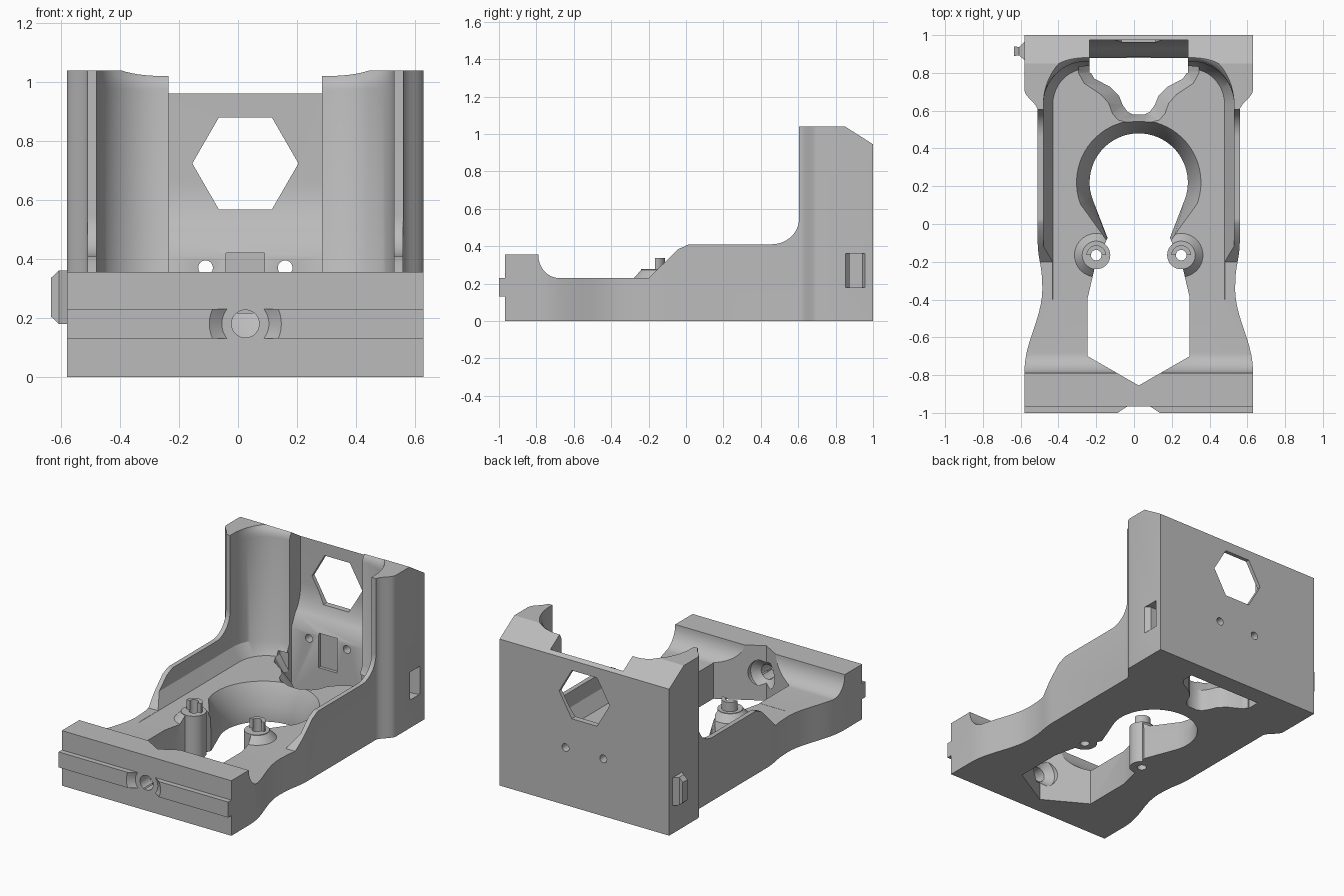
import bpy, bmesh
from math import sin, cos, pi, radians

if "Cube" in bpy.data.objects:
    bpy.data.objects.remove(bpy.data.objects["Cube"])

CX = 0.025  # symmetry plane of the body
grey = bpy.data.materials.new("plain_grey")
grey.use_nodes = True
grey.diffuse_color = (0.5, 0.5, 0.5, 1)
grey.node_tree.nodes["Principled BSDF"].inputs["Base Color"].default_value = (0.5, 0.5, 0.5, 1)

AXES = {"x": lambda u, v, w: (w, u, v),
        "y": lambda u, v, w: (u, w, v),
        "z": lambda u, v, w: (u, v, w)}


def loft(name, layers, axis="z", shift=CX):
    """Closed solid through (position, outline) layers stacked along an axis."""
    bm = bmesh.new()
    rings = [[bm.verts.new(AXES[axis](u, v, w)) for u, v in pts] for w, pts in layers]
    n = len(rings[0])
    for a, b in zip(rings, rings[1:]):
        for i in range(n):
            j = (i + 1) % n
            bm.faces.new((a[i], a[j], b[j], b[i]))
    bm.faces.new(rings[0][::-1])
    bm.faces.new(rings[-1])
    bmesh.ops.recalc_face_normals(bm, faces=bm.faces)
    mesh = bpy.data.meshes.new(name)
    bm.to_mesh(mesh)
    bm.free()
    mesh.materials.append(grey)
    ob = bpy.data.objects.new(name, mesh)
    ob.location.x = shift
    bpy.context.collection.objects.link(ob)
    return ob


def prism(name, pts, lo, hi, axis="z", shift=CX):
    return loft(name, [(lo, pts), (hi, pts)], axis, shift)


def arc(u, v, ru, rv, a0, a1, n=12):
    return [(u + ru * cos(radians(a0 + (a1 - a0) * i / n)),
             v + rv * sin(radians(a0 + (a1 - a0) * i / n))) for i in range(n + 1)]


def circle(u, v, r, n=40):
    return [(u + r * cos(2 * pi * i / n), v + r * sin(2 * pi * i / n)) for i in range(n)]


def rect(u0, u1, v0, v1):
    return [(u0, v0), (u1, v0), (u1, v1), (u0, v1)]


def mirror(half):
    return half + [(-u, v) for u, v in reversed(half)]


def combine(target, tool, operation="DIFFERENCE"):
    mod = target.modifiers.new("combine", "BOOLEAN")
    mod.operation, mod.solver, mod.object = operation, "EXACT", tool
    bpy.context.view_layer.objects.active = target
    bpy.ops.object.modifier_apply(modifier=mod.name)
    bpy.data.objects.remove(tool)


def smooth_step(p, q, n=10):
    """S-shaped run of points from p to q, eased in u along v."""
    return [(p[0] + (q[0] - p[0]) * (1 - cos(pi * i / n)) / 2,
             p[1] + (q[1] - p[1]) * i / n) for i in range(n + 1)]


# Body: waisted plan intersected with the stepped side profile
plan = mirror([(0.605, -0.967)] + smooth_step((0.605, -0.78), (0.51, -0.34))
              + smooth_step((0.512, -0.3), (0.535, -0.1), 6)
              + smooth_step((0.535, 0.6), (0.605, 0.71), 8) + [(0.605, 1)])
body = prism("cradle_body", plan, 0, 1.2)
profile = ([(-1.1, -0.1), (-1.1, 0.355)] + arc(-0.68, 0.355, 0.11, 0.125, 180, 270)
           + [(-0.2, 0.23), (-0.04, 0.385)] + arc(0.03, 0.36, 0.06, 0.05, 130, 90, 5)
           + arc(0.46, 0.55, 0.145, 0.14, 270, 360)
           + [(0.605, 1.04), (0.85, 1.04), (1.05, 0.913), (1.05, -0.1)])
combine(body, prism("side_profile", profile, -1, 1, "x"), "INTERSECT")


# Device bay with sloped floor edges, round rear corners and a softened rim
def bay(w, back):
    return mirror([(w, -0.4)] + arc(0.28, 0.63, w - 0.28, back - 0.63, 0, 90, 16))


combine(body, loft("bay_cutter", [
    (0.229, bay(0.455, 0.82)), (0.31, bay(0.505, 0.86)), (0.975, bay(0.505, 0.86)),
    (1.0, bay(0.505, 0.866)), (1.02, bay(0.505, 0.88)), (1.035, bay(0.505, 0.905)),
    (1.06, bay(0.505, 0.95))]))

# Rear wall recess with a ramped ledge, and the small ledge notch
recess = [(0.8, -0.1), (0.88, -0.1), (0.88, 0.41)] + \
         arc(0.86, 0.66, 0.115, 0.2, -60, 0, 8) + [(0.975, 1.2), (0.8, 1.2)]
combine(body, prism("recess_cutter", recess, -0.26, 0.26, "x"))
combine(body, prism("notch_cutter", rect(-0.065, 0.065, 0.85, 0.9), 0.2, 0.42))

# Conical seats for the pegs
PEGS = [(-0.225, -0.165), (0.225, -0.165)]
for x, y in PEGS:
    combine(body, loft("peg_seat", [(0.2, circle(x, y, 0.12)), (0.23, circle(x, y, 0.115)),
                                    (0.275, circle(x, y, 0.073))]), "UNION")

# Front rail
combine(body, prism("front_rail", rect(-0.605, 0.605, 0.13, 0.23), -1, -0.95, "y"), "UNION")

# Round floor opening flaring upward, narrowing to a neck
def keyhole(r, neck):
    return [(-neck, -0.1)] + arc(0, 0.22, r, r, 200, -20, 40) + [(neck, -0.1)]


combine(body, loft("keyhole_cutter", [(-0.1, keyhole(0.26, 0.155)), (0.1, keyhole(0.26, 0.155)),
                                      (0.23, keyhole(0.33, 0.16)), (0.4, keyhole(0.33, 0.16))]))

# Pointed front pocket
pocket = mirror([(0.27, -0.7), (0.27, -0.39), (0.235, -0.24), (0.16, -0.06)]) + [(0, -0.855)]
combine(body, prism("pocket_cutter", pocket, -0.1, 0.6))

# Funnel-shaped cable opening at the rear of the floor
low = mirror([(0.26, 0.85), (0.26, 0.81), (0.235, 0.77), (0.15, 0.725), (0.105, 0.68),
              (0.085, 0.63), (0.06, 0.595), (0.03, 0.58)])
high = mirror([(0.32, 0.85), (0.32, 0.8), (0.29, 0.745), (0.2, 0.685), (0.16, 0.64),
               (0.14, 0.585), (0.11, 0.55), (0.05, 0.535)])
combine(body, loft("cable_cutter", [(-0.1, low), (0.14, low), (0.23, high), (0.26, high)]))

# Peg columns, half-round pegs and their bores
for x, y in PEGS:
    combine(body, prism("peg_column", circle(x, y, 0.0745), 0, 0.277), "UNION")
    combine(body, prism("peg", arc(x, y, 0.052, 0.052, 0, 180, 16), 0.25, 0.337), "UNION")
    combine(body, prism("peg_bore", circle(x, y, 0.028, 24), -0.1, 0.5))

# Front screw hole, rail relief and inner countersink
hole = circle(0, 0.18, 0.047)
combine(body, loft("screw_cutter", [(-1.1, hole), (-0.85, hole)], "y"))
combine(body, loft("relief_cutter", [(-1.01, circle(0, 0.18, 0.135)),
                                     (-0.967, circle(0, 0.18, 0.08))], "y"))
combine(body, loft("countersink_cutter", [(-0.87, circle(0, 0.18, 0.046)),
                                          (-0.83, circle(0, 0.18, 0.095)),
                                          (-0.74, circle(0, 0.18, 0.095))], "y"))

# Rear wall window and wire holes
combine(body, prism("window_cutter", circle(0, 0.724, 0.18, 6), 0.92, 1.1, "y"))
for x in (-0.135, 0.135):
    combine(body, prism("wire_hole_cutter", circle(x, 0.37, 0.025, 24), 0.8, 1.1, "y"))

# Latch slot on the left side
combine(body, loft("slot_cutter", [(0.56, rect(0.875, 0.94, 0.18, 0.36)),
                                   (0.6, rect(0.875, 0.94, 0.18, 0.36)),
                                   (0.645, rect(0.84, 0.965, 0.18, 0.36))], "x", 0))

# Latch on the right side
latch = loft("side_latch", [(-0.57, rect(0.86, 0.975, 0.18, 0.36)),
                            (-0.608, rect(0.892, 0.937, 0.18, 0.36)),
                            (-0.635, rect(0.89, 0.94, 0.205, 0.335))], "x", 0)

for ob in (body, latch):
    bpy.ops.object.select_all(action="DESELECT")
    ob.select_set(True)
    bpy.context.view_layer.objects.active = ob
    bpy.ops.object.shade_smooth_by_angle(angle=radians(30))
